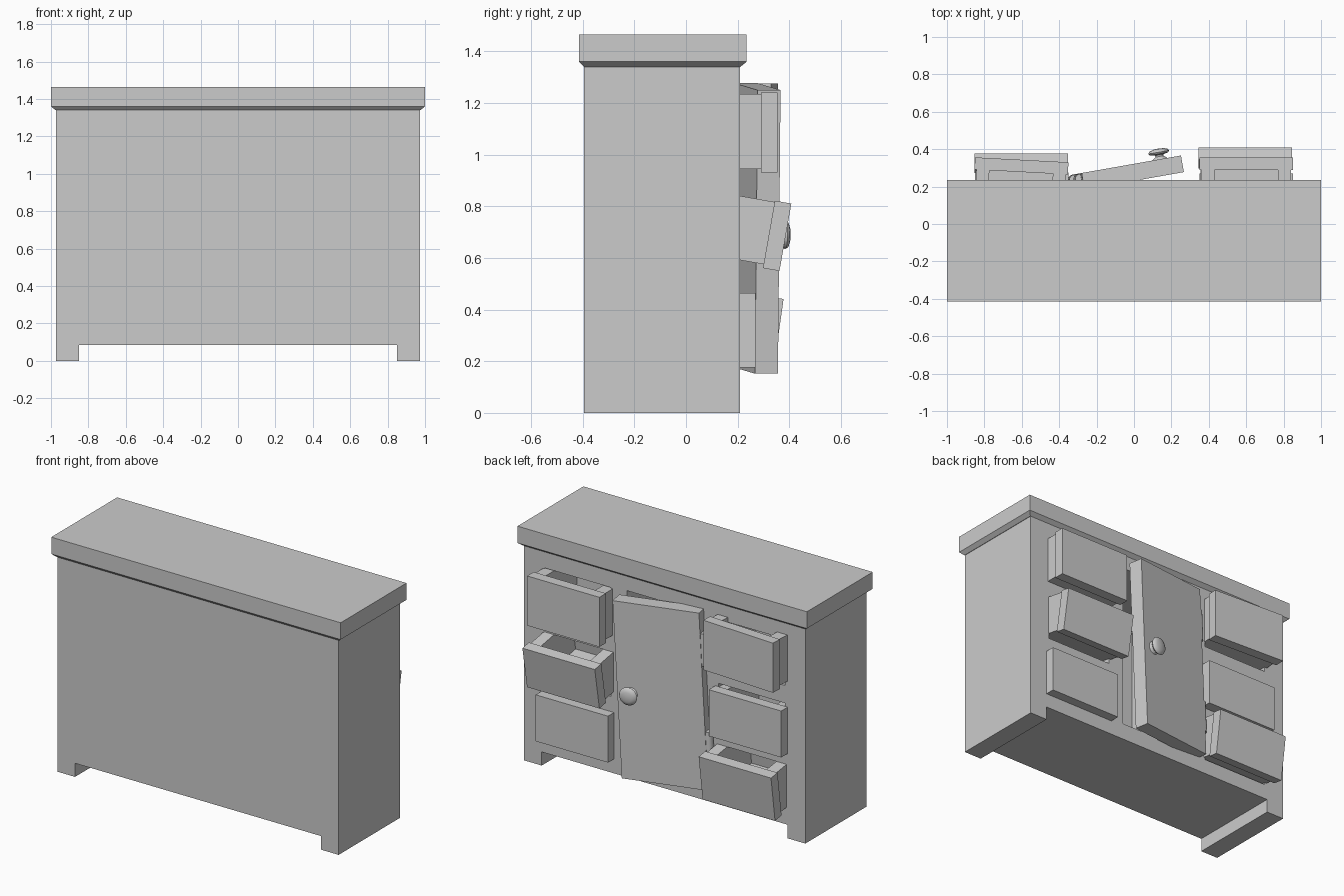
import bpy, bmesh
from math import radians
from mathutils import Matrix, Vector

old = bpy.data.objects.get("Cube")
if old:
    bpy.data.objects.remove(old, do_unlink=True)

# single flat colour
grey = bpy.data.materials.new("plain_grey")
grey.use_nodes = True
tone = (0.6, 0.6, 0.6, 1)
grey.diffuse_color = tone
grey.node_tree.nodes["Principled BSDF"].inputs["Base Color"].default_value = tone


def add_box(bm, x, y, z):
    """Add a box spanning the given (min, max) ranges."""
    size = Vector((x[1] - x[0], y[1] - y[0], z[1] - z[0]))
    mid = Vector((sum(x), sum(y), sum(z))) / 2
    mat = Matrix.Translation(mid) @ Matrix.Diagonal(size).to_4x4()
    return bmesh.ops.create_cube(bm, size=1, matrix=mat)["verts"]


def finish(name, bm, loc=(0, 0, 0), rot=(0, 0, 0)):
    mesh = bpy.data.meshes.new(name)
    bm.to_mesh(mesh)
    bm.free()
    ob = bpy.data.objects.new(name, mesh)
    ob.location = loc
    ob.rotation_euler = [radians(a) for a in rot]
    mesh.materials.append(grey)
    bpy.context.collection.objects.link(ob)
    return ob


def boxes(name, spans, loc=(0, 0, 0), rot=(0, 0, 0)):
    bm = bmesh.new()
    for span in spans:
        add_box(bm, *span)
    return finish(name, bm, loc, rot)


# carcass with recesses for the drawers and the door
BACK, FACE = -0.395, 0.21
carcass = boxes("carcass", [((-0.972, 0.972), (BACK, FACE), (0.085, 1.35))])
recess = (-0.33, 0.3)
holes = [((-0.26, 0.26), recess, (0.19, 1.25))]
for side in (-1, 1):
    xs = (side * 0.6 - 0.23, side * 0.6 + 0.23)
    for zs in ((0.18, 0.46), (0.56, 0.84), (0.95, 1.24)):
        holes.append((xs, recess, zs))
cutter = boxes("recess_cutter", holes)
cutter.hide_render = True
cut = carcass.modifiers.new("recesses", "BOOLEAN")
cut.object = cutter
cut.solver = "EXACT"
bpy.context.view_layer.objects.active = carcass
bpy.ops.object.modifier_apply(modifier=cut.name)
bpy.data.objects.remove(cutter, do_unlink=True)

# runner feet along both ends
for side, name in ((-1, "right_foot"), (1, "left_foot")):
    xs = sorted((side * 0.85, side * 0.972))
    boxes(name, [(xs, (BACK, FACE), (0, 0.085))])

# worktop with a sloped underside lip
boxes("worktop", [((-1, 1), (-0.415, 0.235), (1.36, 1.465))])
bm = bmesh.new()
for v in add_box(bm, (-1, 1), (-0.415, 0.235), (1.34, 1.36)):
    if v.co.z < 1.35:
        v.co.x *= 0.975
        v.co.y = BACK if v.co.y < 0 else FACE
finish("worktop_lip", bm)


def drawer(name, x, y, z, height, rot=(0, 0, 0)):
    """Open-topped drawer whose origin is the middle of its front."""
    h, w, wall, back, front = height / 2, 0.24, 0.07, -0.45, -0.065
    zs = (0.015 - h, h - 0.005)
    boxes(name, [
        ((-0.25, 0.25), (front, 0), (-h, h)),
        ((-w, wall - w), (back, front), zs),
        ((w - wall, w), (back, front), zs),
        ((wall - w, w - wall), (back, back + wall), zs),
        ((wall - w, w - wall), (back + wall, front), (zs[0], zs[0] + 0.04)),
    ], (x, y, z), rot)


drawer("left_top_drawer", 0.6, 0.355, 1.085, 0.31)
drawer("left_middle_drawer", 0.595, 0.385, 0.68, 0.265, (-10, 0, 0))
drawer("left_bottom_drawer", 0.6, 0.27, 0.32, 0.29)
drawer("right_top_drawer", -0.6, 0.343, 1.12, 0.31, (0, 0, -3))
drawer("right_middle_drawer", -0.6, 0.275, 0.675, 0.29)
drawer("right_bottom_drawer", -0.602, 0.358, 0.3, 0.285, (-8, 0, 0))

# crooked door standing ajar
door = boxes("door", [((-0.27, 0.27), (-0.045, 0.045), (-0.55, 0.55))],
             (-0.035, 0.27, 0.715), (0, 3, 10))

# hinge barrels
for z, name in ((0.32, "upper_hinge"), (-0.29, "lower_hinge")):
    bm = bmesh.new()
    bmesh.ops.create_cone(bm, cap_ends=True, segments=16, radius1=0.028,
                          radius2=0.028, depth=0.2,
                          matrix=Matrix.Translation((-0.275, 0.015, z)))
    finish(name, bm).parent = door

# turned knob, spun around the door normal
profile = [(0.045, 0.04), (0.036, 0.05), (0.022, 0.06), (0.022, 0.068),
           (0.05, 0.074), (0.056, 0.083), (0.05, 0.093), (0.03, 0.1), (0, 0.103)]
bm = bmesh.new()
ring = [bm.verts.new((r, y, 0)) for r, y in profile]
edges = [bm.edges.new(pair) for pair in zip(ring, ring[1:])]
bmesh.ops.spin(bm, geom=ring + edges, cent=(0, 0, 0), axis=(0, 1, 0),
               angle=radians(360), steps=24)
bmesh.ops.remove_doubles(bm, verts=bm.verts, dist=0.0005)
bmesh.ops.recalc_face_normals(bm, faces=bm.faces)
knob = finish("door_knob", bm, (0.185, 0, -0.015))
knob.parent = door

# smooth the turned parts only
bpy.ops.object.select_all(action="DESELECT")
for ob in bpy.data.objects:
    if ob.name.endswith(("hinge", "knob")):
        ob.select_set(True)
        bpy.context.view_layer.objects.active = ob
bpy.ops.object.shade_smooth_by_angle(angle=radians(40))
